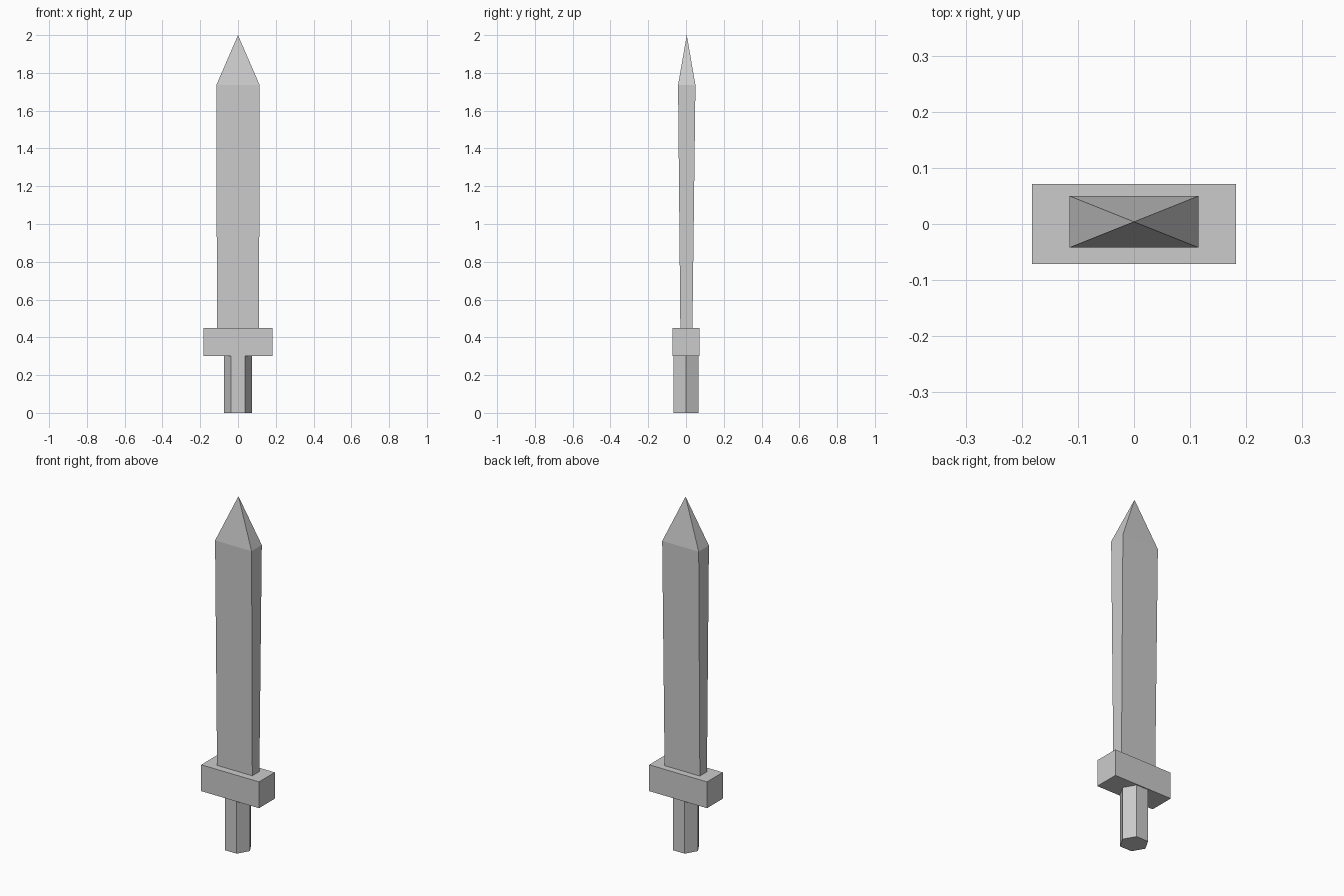
import bpy, bmesh
from math import cos, sin, radians

if "Cube" in bpy.data.objects:
    bpy.data.objects.remove(bpy.data.objects["Cube"])


def rect(half_x, half_y, z, cy=0.0):
    return [(sx * half_x, cy + sy * half_y, z)
            for sx, sy in ((-1, -1), (1, -1), (1, 1), (-1, 1))]


def hexagon(radius, z):
    return [(radius * cos(radians(60 * i)), radius * sin(radians(60 * i)), z)
            for i in range(6)]


def loft(name, rings, tip=None):
    """Bridge cross-sections, cap the bottom, close the top flat or to a point."""
    bm = bmesh.new()
    loops = [[bm.verts.new(p) for p in ring] for ring in rings]
    n = len(loops[0])
    for a, b in zip(loops, loops[1:]):
        for i in range(n):
            j = (i + 1) % n
            bm.faces.new((a[i], a[j], b[j], b[i]))
    bm.faces.new(loops[0][::-1])
    top = loops[-1]
    if tip:
        point = bm.verts.new(tip)
        for i in range(n):
            bm.faces.new((top[i], top[(i + 1) % n], point))
    else:
        bm.faces.new(top)
    bmesh.ops.recalc_face_normals(bm, faces=bm.faces)
    mesh = bpy.data.meshes.new(name)
    bm.to_mesh(mesh)
    bm.free()
    obj = bpy.data.objects.new(name, mesh)
    bpy.context.collection.objects.link(obj)
    return obj


# Six-sided grip
loft("handle", [hexagon(0.075, 0.0), hexagon(0.075, 0.30)])

# Block crossguard
loft("crossguard", [rect(0.182, 0.071, 0.30), rect(0.182, 0.071, 0.45)])

# Blade, thickening slightly upward, then a pyramid point
loft("blade",
     [rect(0.111, 0.032, 0.45, 0.002), rect(0.115, 0.046, 1.735, 0.004)],
     tip=(0.0, 0.004, 2.0))
